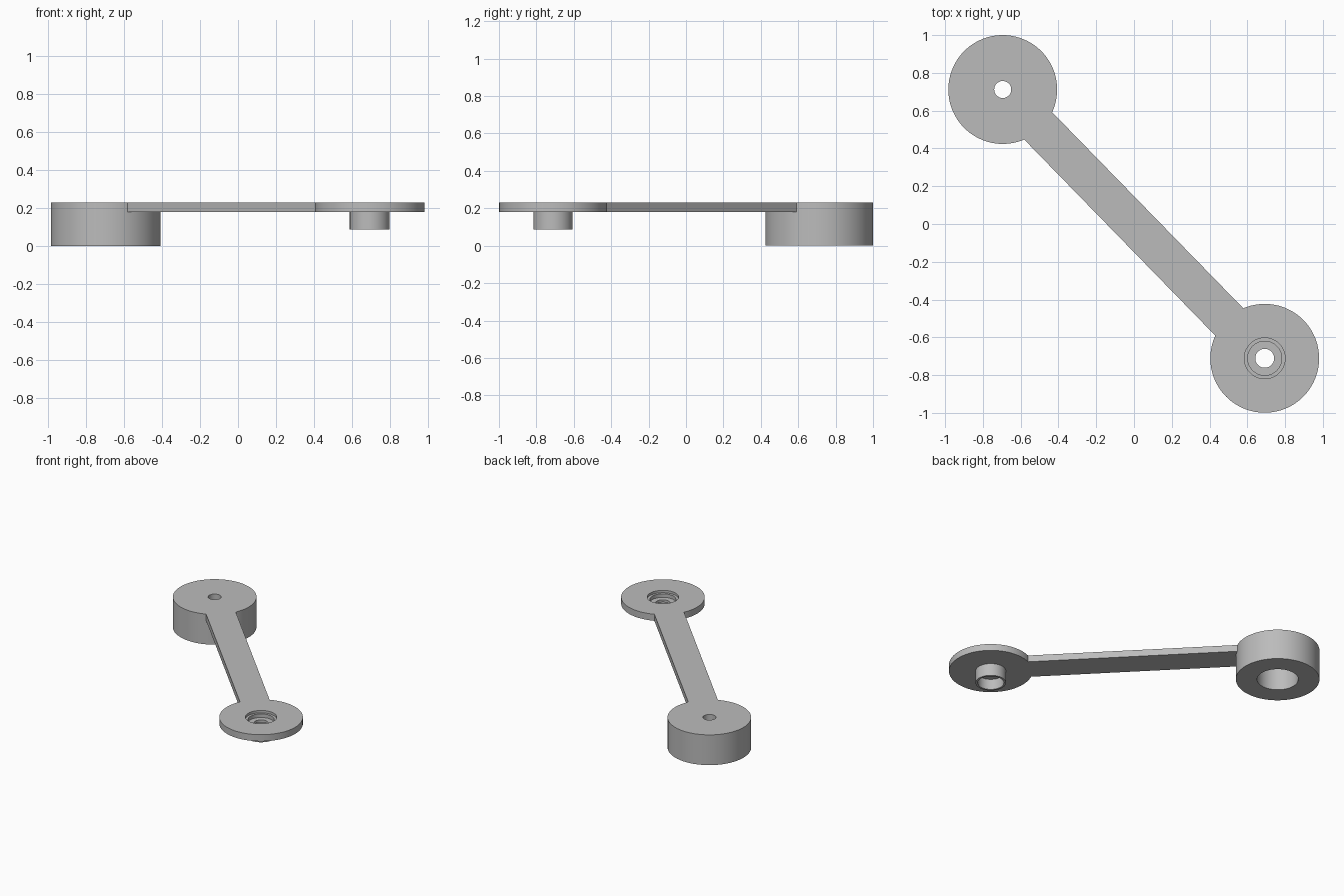
import bpy, bmesh
from math import atan2, pi, radians
from mathutils import Matrix, Vector

cube = bpy.data.objects.get("Cube")
if cube:
    bpy.data.objects.remove(cube, do_unlink=True)

grey = bpy.data.materials.new("plain grey")
grey.use_nodes = True
colour = (0.5, 0.5, 0.5, 1)
grey.diffuse_color = colour
grey.node_tree.nodes["Principled BSDF"].inputs["Base Color"].default_value = colour

SOCKET = Vector((-0.695, 0.712, 0))
PEG = Vector((0.692, -0.711, 0))
TOP, UNDER, RADIUS = 0.23, 0.18, 0.288


def finish(bm, name, location):
    bmesh.ops.recalc_face_normals(bm, faces=bm.faces)
    mesh = bpy.data.meshes.new(name)
    bm.to_mesh(mesh)
    bm.free()
    mesh.materials.append(grey)
    obj = bpy.data.objects.new(name, mesh)
    obj.location = location
    bpy.context.collection.objects.link(obj)
    bpy.ops.object.select_all(action="DESELECT")
    obj.select_set(True)
    bpy.context.view_layer.objects.active = obj
    bpy.ops.object.shade_smooth_by_angle(angle=radians(30))
    return obj


def lathe(name, profile, location, steps=96):
    """Revolve a closed (radius, height) outline about z."""
    bm = bmesh.new()
    verts = [bm.verts.new((r, 0, z)) for r, z in profile]
    edges = [bm.edges.new((v, verts[i - 1])) for i, v in enumerate(verts)]
    bmesh.ops.spin(bm, geom=verts + edges, cent=(0, 0, 0), axis=(0, 0, 1),
                   angle=2 * pi, steps=steps, use_merge=True)
    bmesh.ops.remove_doubles(bm, verts=bm.verts, dist=0.0001)
    return finish(bm, name, location)


# Deep round socket, open underneath, with a small hole in its roof
lathe("socket_end", [
    (0.045, TOP), (RADIUS, TOP), (RADIUS, 0), (0.142, 0),
    (0.142, UNDER), (0.045, UNDER)], SOCKET)

# Thin disc with a stepped recess above and a hollow peg below
lathe("peg_end", [
    (0.108, TOP), (RADIUS, TOP), (RADIUS, UNDER), (0.105, UNDER),
    (0.105, 0.087), (0.09, 0.087), (0.09, 0.167), (0.05, 0.167),
    (0.05, 0.185), (0.09, 0.185), (0.09, 0.212), (0.108, 0.212)], PEG)

# Flat arm joining the two ends
span = PEG - SOCKET
bm = bmesh.new()
bmesh.ops.create_cube(bm, size=1)
bmesh.ops.scale(bm, verts=bm.verts, vec=(span.length - 0.524, 0.207, TOP - UNDER))
bmesh.ops.rotate(bm, verts=bm.verts, cent=(0, 0, 0),
                 matrix=Matrix.Rotation(atan2(span.y, span.x), 3, "Z"))
finish(bm, "arm", (SOCKET + PEG) / 2 + Vector((0, 0, (TOP + UNDER) / 2)))
